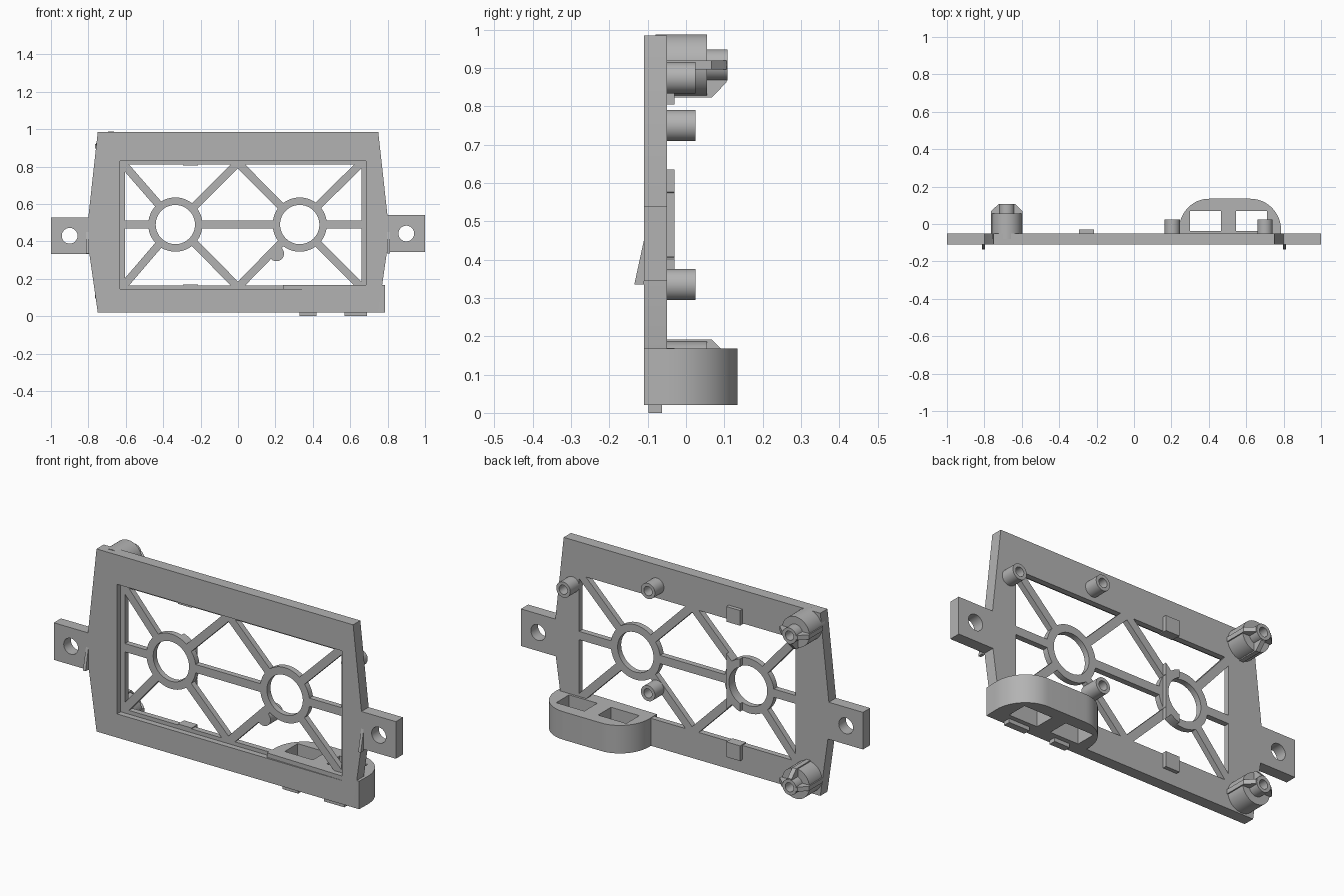
import bpy, bmesh
from math import cos, sin, pi, hypot

if "Cube" in bpy.data.objects:
    bpy.data.objects.remove(bpy.data.objects["Cube"])

grey = bpy.data.materials.new("plain grey")
grey.use_nodes = True
grey.diffuse_color = (0.45, 0.45, 0.45, 1)
grey.node_tree.nodes["Principled BSDF"].inputs["Base Color"].default_value = grey.diffuse_color

FRONT, BACK, WEB = -0.11, -0.05, -0.08


def prism(name, outline, a, b, axis="y"):
    """Extrude an outline: (x, z) along y, (x, y) along z, or (y, z) along x."""
    place = {"y": lambda p, t: (p[0], t, p[1]),
             "z": lambda p, t: (p[0], p[1], t),
             "x": lambda p, t: (t, p[0], p[1])}[axis]
    bm = bmesh.new()
    low = [bm.verts.new(place(p, a)) for p in outline]
    high = [bm.verts.new(place(p, b)) for p in outline]
    bm.faces.new(low)
    bm.faces.new(high)
    for i in range(len(low)):
        j = (i + 1) % len(low)
        bm.faces.new((low[i], low[j], high[j], high[i]))
    bmesh.ops.recalc_face_normals(bm, faces=bm.faces)
    mesh = bpy.data.meshes.new(name)
    bm.to_mesh(mesh)
    bm.free()
    mesh.materials.append(grey)
    ob = bpy.data.objects.new(name, mesh)
    bpy.context.collection.objects.link(ob)
    return ob


def rect(x0, x1, z0, z1):
    return [(x0, z0), (x1, z0), (x1, z1), (x0, z1)]


def circle(x, z, r, n=48):
    return [(x + r * cos(2 * pi * i / n), z + r * sin(2 * pi * i / n)) for i in range(n)]


def band(p, q, width):
    """Outline of a straight bar from p to q."""
    d = hypot(q[0] - p[0], q[1] - p[1])
    u, v = -(q[1] - p[1]) / d * width / 2, (q[0] - p[0]) / d * width / 2
    return [(p[0] + u, p[1] + v), (q[0] + u, q[1] + v), (q[0] - u, q[1] - v), (p[0] - u, p[1] - v)]


def combine(ob, cutter, operation="DIFFERENCE"):
    mod = ob.modifiers.new("cut", "BOOLEAN")
    mod.operation, mod.solver, mod.object = operation, "EXACT", cutter
    bpy.context.view_layer.objects.active = ob
    bpy.ops.object.modifier_apply(modifier=mod.name)
    bpy.data.objects.remove(cutter)
    return ob


# Main frame with a stepped window
frame = prism("frame", [(-0.75, 0.02), (0.75, 0.02), (0.81, 0.44), (0.75, 0.985),
                        (-0.75, 0.985), (-0.81, 0.44)], FRONT, BACK)
combine(frame, prism("recess", rect(-0.63, 0.685, 0.145, 0.83), -0.2, WEB))
combine(frame, prism("window", rect(-0.605, 0.66, 0.165, 0.81), -0.2, 0.1))

# Mounting ears and small front wedges
for side, name, z in ((-1, "right", 0.43), (1, "left", 0.442)):
    x0, x1 = sorted((side * 0.795, side))
    ear = prism(name + "_ear", rect(x0, x1, z - 0.098, z + 0.098), FRONT, BACK)
    combine(ear, prism("ear_hole", circle(side * 0.9, z, 0.042), -0.2, 0.1))
    prism(name + "_wedge", [(FRONT, 0.335), (-0.135, 0.335), (FRONT, 0.45)],
          side * 0.797, side * 0.812, "x")

# Web of rings and ribs inside the window
MID = 0.49
RINGS = {"right": -0.335, "left": 0.33}


def ring(name, x, y0, y1):
    ob = prism(name, circle(x, MID, 0.145), y0, y1)
    return combine(ob, prism("bore", circle(x, MID, 0.105), -0.2, 0.1))


def diagonal(name, x, corner, z, y0, y1):
    d = hypot(corner - x, z - MID)
    start = (x + (corner - x) * 0.125 / d, MID + (z - MID) * 0.125 / d)
    ob = prism(name, band(start, (corner * 1.03, z + (z - MID) * 0.03), 0.042), y0, y1)
    return combine(ob, prism("trim", rect(-0.615, 0.67, 0.155, 0.82), -0.2, 0.1), "INTERSECT")


for name, x in RINGS.items():
    ring(name + "_ring", x, WEB, BACK)
    for corner in (0, -0.6 if x < 0 else 0.64):
        for z in (0.165, 0.81):
            diagonal(name + "_diagonal_rib", x, corner, z, WEB, BACK)
for x0, x1 in ((-0.61, -0.46), (-0.21, 0.205), (0.455, 0.67)):
    prism("cross_rib", rect(x0, x1, MID - 0.022, MID + 0.022), WEB, BACK)

# Raised pads along one vertical strip of the back
STRIP = (-0.295, -0.215)
for z0, z1 in ((0.09, 0.17), (0.805, 0.885)):
    prism("back_tab", rect(*STRIP, z0, z1), WEB, -0.03)
pads = [ring("raised_ring_pad", RINGS["right"], WEB, -0.03)]
pads += [diagonal("raised_rib_pad", RINGS["right"], 0, z, WEB, -0.03) for z in (0.165, 0.81)]
for pad in pads:
    combine(pad, prism("strip", rect(*STRIP, 0.3, 0.68), -0.2, 0.1), "INTERSECT")

# Hollow screw posts
for x, z in ((0.7, 0.75), (0.205, 0.875), (0.205, 0.335)):
    post = prism("screw_post", circle(x, z, 0.041, 32), WEB, 0.025)
    combine(post, prism("post_hole", circle(x, z, 0.024, 32), -0.045, 0.1))

# Stepped bosses with chamfered fins
for name, z, inward in (("upper", 0.908, -1), ("lower", 0.107, 1)):
    x = -0.68
    boss = prism(name + "_boss", circle(x, z, 0.08), WEB, 0.055)
    pin = prism(name + "_boss_pin", circle(x, z, 0.041, 32), 0.05, 0.108)
    for ob in (boss, pin):
        combine(ob, prism("pin_hole", circle(x, z, 0.024, 32), 0.0, 0.2))
    profile = [(0.032, BACK), (0.085, BACK), (0.085, 0.067), (0.045, 0.106), (0.032, 0.106)]
    prism(name + "_vertical_fin", [(y, z + inward * r) for r, y in profile], x - 0.012, x + 0.012, "x")
    for side in (-1, 1):
        prism(name + "_side_fin", [(x + side * r, y) for r, y in profile], z - 0.012, z + 0.012, "z")

# Rounded pod with two open pockets
arc = [i * pi / 2 / 16 for i in range(17)]
outline = [(0.24, BACK), (0.75, FRONT), (0.785, FRONT), (0.787, BACK)]
outline += [(0.622 + 0.165 * cos(a), -0.035 + 0.17 * sin(a)) for a in arc]
outline += [(0.4 - 0.16 * sin(a), -0.035 + 0.17 * cos(a)) for a in arc]
outline[0] = (0.24, FRONT + 0.01)
pod = prism("pod", outline, 0.02, 0.168, "z")
for x in (0.3, 0.545):
    combine(pod, prism("pocket", rect(x, x + 0.165, -0.038, 0.07), -0.1, 0.3, "z"))

# Plain pads under the pod
for x0, x1 in ((0.33, 0.42), (0.57, 0.69)):
    prism("foot_pad", rect(x0, x1, -0.098, -0.062), 0, 0.03, "z")

# Smooth round walls, keep edges sharp
bpy.ops.object.select_all(action="DESELECT")
for ob in bpy.context.collection.objects:
    if ob.type == "MESH" and grey.name in ob.data.materials:
        ob.select_set(True)
        bpy.context.view_layer.objects.active = ob
bpy.ops.object.shade_smooth_by_angle(angle=0.5)
